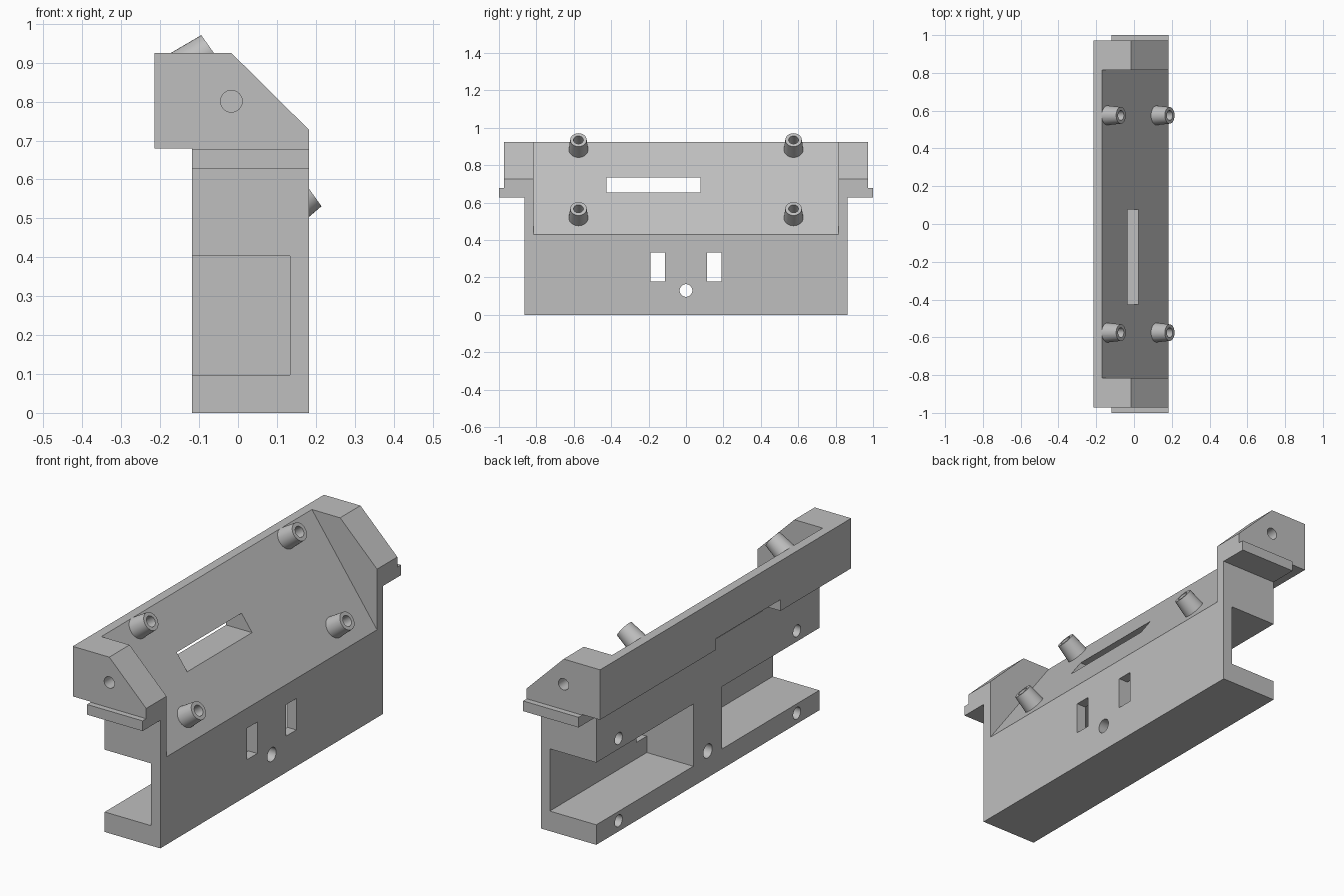
import bpy, bmesh
from mathutils import Vector

cube = bpy.data.objects.get("Cube")
if cube:
    bpy.data.objects.remove(cube, do_unlink=True)

grey = bpy.data.materials.new("grey plastic")
grey.use_nodes = True
colour = (0.52, 0.52, 0.52, 1)
grey.diffuse_color = colour
grey.node_tree.nodes["Principled BSDF"].inputs["Base Color"].default_value = colour


def finish(name, bm):
    bmesh.ops.recalc_face_normals(bm, faces=bm.faces)
    mesh = bpy.data.meshes.new(name)
    bm.to_mesh(mesh)
    bm.free()
    mesh.materials.append(grey)
    obj = bpy.data.objects.new(name, mesh)
    bpy.context.collection.objects.link(obj)
    return obj


def prism(name, profile, y0, y1):
    """Extrude an (x, z) outline along y."""
    bm = bmesh.new()
    face = bm.faces.new([bm.verts.new((x, y0, z)) for x, z in profile])
    out = bmesh.ops.extrude_face_region(bm, geom=[face])["geom"]
    moved = [v for v in out if isinstance(v, bmesh.types.BMVert)]
    bmesh.ops.translate(bm, verts=moved, vec=(0, y1 - y0, 0))
    return finish(name, bm)


def box(name, x0, x1, y0, y1, z0, z1):
    return prism(name, [(x0, z0), (x1, z0), (x1, z1), (x0, z1)], y0, y1)


def rod(name, start, end, r0, r1, sides=32):
    """Cylinder or cone between two points."""
    a, b = Vector(start), Vector(end)
    bm = bmesh.new()
    bmesh.ops.create_cone(bm, cap_ends=True, segments=sides,
                          radius1=r0, radius2=r1, depth=(b - a).length)
    turn = (b - a).to_track_quat("Z", "Y").to_matrix()
    bmesh.ops.rotate(bm, verts=bm.verts, cent=(0, 0, 0), matrix=turn)
    bmesh.ops.translate(bm, verts=bm.verts, vec=(a + b) / 2)
    return finish(name, bm)


def combine(target, tool, operation="DIFFERENCE"):
    mod = target.modifiers.new("combine", "BOOLEAN")
    mod.operation = operation
    mod.solver = "EXACT"
    mod.object = tool
    bpy.context.view_layer.objects.active = target
    bpy.ops.object.modifier_apply(modifier=mod.name)
    bpy.data.objects.remove(tool, do_unlink=True)


BACK, FRONT, TOP = -0.118, 0.183, 0.925

# Lower block, end rails and chamfered head
body = box("housing_body", BACK, FRONT, -0.863, 0.863, 0, 0.66)
head = [(-0.215, 0.68), (BACK, 0.68), (BACK, 0.627), (FRONT, 0.627),
        (FRONT, 0.727), (-0.017, TOP), (-0.215, TOP)]
combine(body, prism("head", head, -0.972, 0.972), "UNION")
combine(body, box("rail", BACK, FRONT, -1, 1, 0.627, 0.677), "UNION")

# Sloped mounting face
high, low = Vector((-0.17, 0, TOP)), Vector((FRONT, 0, 0.43))
along = low - high
p, q = high - along * 0.2, low + along * 0.2
combine(body, prism("slope_cut", [(p.x, p.z), (q.x, q.z), (0.8, q.z), (0.8, p.z)],
                    -0.815, 0.815))

# Rear pockets, open at the ends, with a web left between them
for side in (-1, 1):
    y0, y1 = sorted((side * 0.112, side * 1.1))
    combine(body, box("pocket_cut", -0.3, 0.134, y0, y1, 0.098, 0.403))
    y0, y1 = sorted((side * 0.112, side * 0.19))
    combine(body, box("window_cut", 0, 0.3, y0, y1, 0.178, 0.332))

# Long slot and central round hole
combine(body, box("slot_cut", -0.4, 0.4, -0.425, 0.077, 0.655, 0.735))
combine(body, rod("web_hole", (-0.4, 0, 0.13), (0.4, 0, 0.13), 0.034, 0.034))

# Blind holes in the rear face and in the head ends
for side in (-1, 1):
    for z in (0.052, 0.455):
        combine(body, rod("rear_hole", (-0.2, side * 0.69, z),
                          (0.06, side * 0.69, z), 0.029, 0.029))
    combine(body, rod("end_hole", (-0.017, side * 1.1, 0.801),
                      (-0.017, side * 0.88, 0.801), 0.028, 0.028))

# Tapered bosses standing square on the slope
normal = Vector((-along.z, 0, along.x)).normalized()
for side in (-1, 1):
    for x, z in ((-0.069, 0.935), (0.189, 0.567)):
        tip = Vector((x, side * 0.575, z))
        combine(body, rod("boss", tip - normal * 0.1, tip, 0.053, 0.044), "UNION")
        combine(body, rod("boss_hole", tip - normal * 0.09,
                          tip + normal * 0.05, 0.026, 0.026))

# Smooth round walls, keep crisp edges
bpy.ops.object.select_all(action="DESELECT")
body.select_set(True)
bpy.context.view_layer.objects.active = body
bpy.ops.object.shade_smooth_by_angle(angle=0.5)
